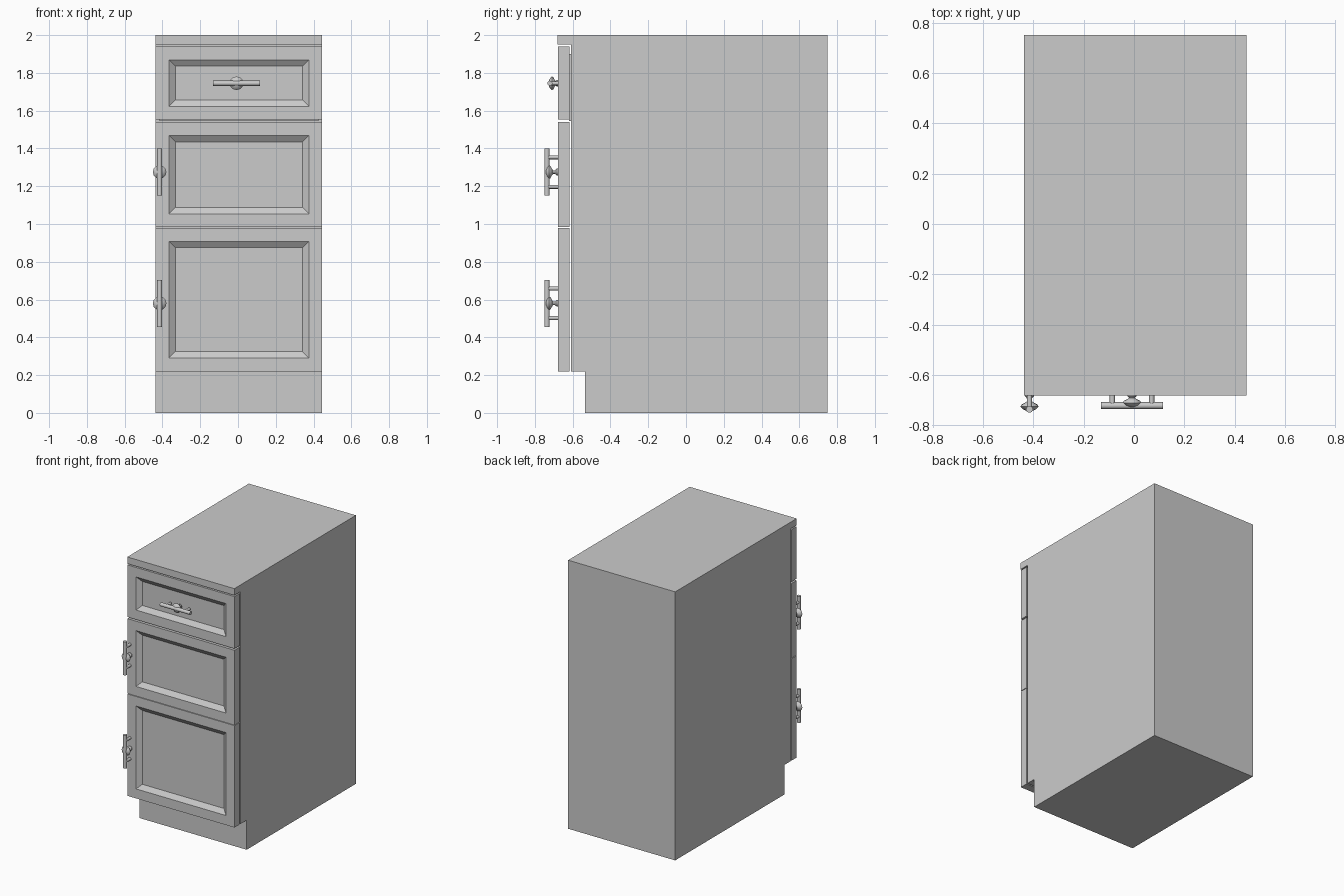
import bpy, bmesh, math
from mathutils import Matrix, Vector

if "Cube" in bpy.data.objects:
    bpy.data.objects.remove(bpy.data.objects["Cube"])

X0, X1 = -0.436, 0.446      # cabinet sides
FRONT, BACK = -0.678, -0.617  # door faces


def finish(bm, name, smooth=False):
    bmesh.ops.recalc_face_normals(bm, faces=bm.faces[:])
    me = bpy.data.meshes.new(name)
    bm.to_mesh(me)
    bm.free()
    ob = bpy.data.objects.new(name, me)
    bpy.context.collection.objects.link(ob)
    if smooth:
        bpy.ops.object.select_all(action='DESELECT')
        ob.select_set(True)
        bpy.context.view_layer.objects.active = ob
        bpy.ops.object.shade_smooth_by_angle(angle=math.radians(40))
    return ob


def add_box(bm, lo, hi):
    lo, hi = Vector(lo), Vector(hi)
    m = Matrix.Translation((lo + hi) / 2) @ Matrix.Diagonal((*(hi - lo), 1))
    return bmesh.ops.create_cube(bm, size=1, matrix=m)['verts']


def add_rod(bm, a, b, r, sides=16):
    a, b = Vector(a), Vector(b)
    rot = (b - a).to_track_quat('Z', 'Y').to_matrix().to_4x4()
    bmesh.ops.create_cone(bm, cap_ends=True, segments=sides, radius1=r, radius2=r,
                          depth=(b - a).length, matrix=Matrix.Translation((a + b) / 2) @ rot)


# Carcass: side profile with toe kick and worktop lip, swept across the width
def carcass():
    prof = [(-0.535, 0), (0.75, 0), (0.75, 2), (-0.68, 2), (-0.68, 1.95),
            (-0.608, 1.95), (-0.608, 0.22), (-0.535, 0.22)]
    bm = bmesh.new()
    f = bm.faces.new([bm.verts.new((X0, y, z)) for y, z in prof])
    ext = bmesh.ops.extrude_face_region(bm, geom=[f])['geom']
    bmesh.ops.translate(bm, vec=(X1 - X0, 0, 0),
                        verts=[v for v in ext if isinstance(v, bmesh.types.BMVert)])
    finish(bm, "carcass")


# Front panel with a sloped recess
def panel(name, z0, z1):
    bm = bmesh.new()
    add_box(bm, (X0, FRONT, z0), (X1, BACK, z1))
    bm.normal_update()
    f = min(bm.faces, key=lambda f: f.calc_center_median().y)
    bmesh.ops.inset_region(bm, faces=[f], thickness=0.1)
    bmesh.ops.inset_region(bm, faces=[f], thickness=0.048)
    bmesh.ops.translate(bm, vec=(0, 0.025, 0), verts=f.verts[:])
    finish(bm, name)


# Bar handle on two posts with a turned knob in the middle
def handle(name, x, z, y_bar, horizontal):
    bm = bmesh.new()
    add_rod(bm, (0, y_bar, -0.124), (0, y_bar, 0.124), 0.0135)
    for s in (-0.078, 0.078):
        add_rod(bm, (0, y_bar, s), (0, FRONT + 0.005, s), 0.0105, 12)
    tip = y_bar - 0.008
    knob = [(0, tip), (0.015, tip + 0.003), (0.028, tip + 0.010), (0.036, tip + 0.019),
            (0.032, tip + 0.027), (0.018, tip + 0.034), (0.009, tip + 0.041),
            (0.009, -0.694), (0.018, -0.684), (0.018, FRONT + 0.004), (0, FRONT + 0.004)]
    vs = [bm.verts.new((r, y, 0)) for r, y in knob]
    es = [bm.edges.new(p) for p in zip(vs, vs[1:])]
    bmesh.ops.spin(bm, geom=vs + es, cent=(0, 0, 0), axis=(0, 1, 0),
                   angle=2 * math.pi, steps=12, use_merge=True)
    bmesh.ops.remove_doubles(bm, verts=bm.verts[:], dist=0.0001)
    rot = Matrix.Rotation(math.pi / 2 if horizontal else 0, 4, 'Y')
    bm.transform(Matrix.Translation((x, 0, z)) @ rot)
    finish(bm, name, smooth=True)


carcass()
panel("lower_door", 0.22, 0.979)
panel("middle_door", 0.983, 1.54)
panel("drawer_front", 1.552, 1.94)

# Drawer box bridging the gap behind the drawer front
bm = bmesh.new()
add_box(bm, (X0 + 0.02, BACK - 0.002, 1.545), (X1 - 0.02, -0.6, 1.9))
finish(bm, "drawer_box")

handle("lower_door_handle", -0.415, 0.58, -0.736, False)
handle("middle_door_handle", -0.415, 1.275, -0.736, False)
handle("drawer_handle", -0.008, 1.745, -0.721, True)
